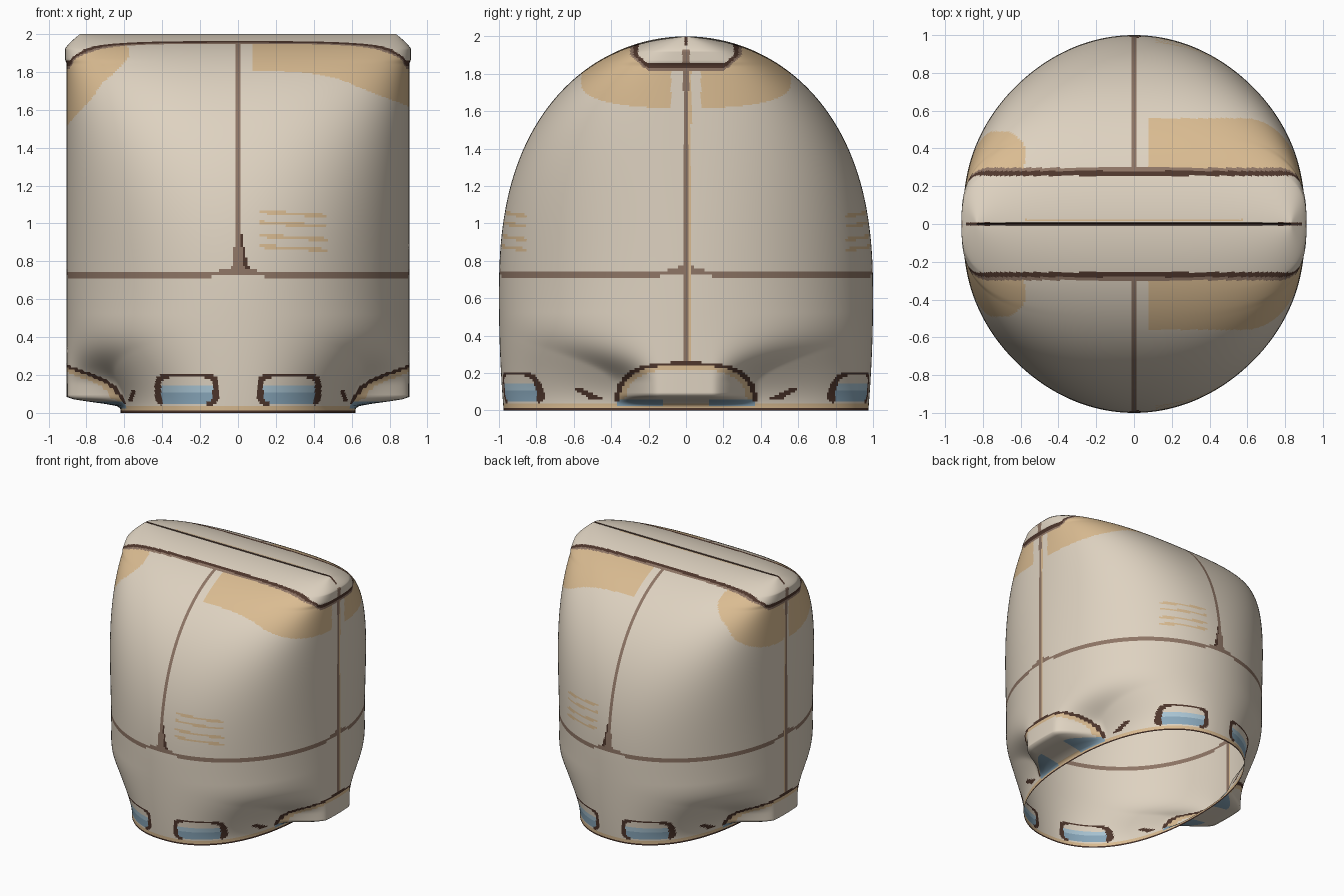
import bpy, bmesh
from math import sin, cos, pi

cube = bpy.data.objects.get("Cube")
if cube:
    bpy.data.objects.remove(cube, do_unlink=True)

PALETTE = [("cream_shell", (0.73, 0.645, 0.53)),
           ("tan_patch", (0.70, 0.50, 0.285)),
           ("seam_brown", (0.27, 0.178, 0.13)),
           ("dark_brown", (0.077, 0.037, 0.025)),
           ("window_blue", (0.25, 0.39, 0.50)),
           ("pale_blue", (0.40, 0.56, 0.66))]
CREAM, TAN, SEAM, DARK, BLUE, PALE = range(len(PALETTE))
COLS, LOW_ROWS, DOME_ROWS = 448, 50, 190
SHOULDER = 0.6   # height where the dome starts


def make_material(name, rgb):
    mat = bpy.data.materials.new(name)
    mat.use_nodes = True
    mat.diffuse_color = (*rgb, 1)
    bsdf = mat.node_tree.nodes["Principled BSDF"]
    bsdf.inputs["Base Color"].default_value = (*rgb, 1)
    bsdf.inputs["Roughness"].default_value = 0.8
    return mat


def smooth(lo, hi, v):
    t = min(1, max(0, (v - lo) / (hi - lo)))
    return t * t * (3 - 2 * t)


def rows():
    """Height and half depth of each ring, from the rim to the ridge."""
    for i in range(LOW_ROWS):
        z = SHOULDER * i / LOW_ROWS
        yield z, 1 - 0.025 * (1 - z / SHOULDER) ** 2
    for i in range(DOME_ROWS):
        p = pi / 2 * i / DOME_ROWS
        yield SHOULDER + (2 - SHOULDER) * sin(p) ** 0.8, cos(p)
    # Bottom of the narrow ridge groove
    yield 1.97, 0


def shell_point(z, depth, angle):
    """Ring that flattens to a ridge on top and has a bulging lobe low on each side."""
    up = max(0, z - SHOULDER) / (2 - SHOULDER)
    down = max(0, 1 - z / SHOULDER)
    n = 2 + 1.25 * up ** 2 + 0.25 * down ** 2
    c, s = cos(angle), sin(angle)
    r = (abs(c) ** n + abs(s) ** n) ** (-1 / n)
    y = depth * s * r
    # Narrow rim, widened again by the side lobes
    width = 0.905 - 0.285 * (1 - smooth(0, 0.52, z))
    spread = 0.4 + 0.7 * smooth(0.15, 0.5, z)
    lobe = (1 - smooth(0.14, spread, abs(y))) * smooth(0.028, 0.085, z)
    width += (0.905 - width) * lobe
    # Slight lip and chamfer at the ridge ends
    width += 0.008 * smooth(1.84, 1.87, z)
    width -= 0.08 * max(0, (z - 1.92) / 0.08) ** 1.3
    return width * c * r, y, z


def window_colour(ax, z):
    """Framed window near the rim, or None outside it."""
    d = ((abs(ax - 0.27) / 0.17) ** 5 + (abs(z - 0.12) / 0.085) ** 5) ** 0.2
    if d > 1:
        return None
    if d > 0.8 and (ax < 0.17 or ax > 0.4 or z > 0.12):
        return DARK
    if z > 0.15 or z < 0.05:
        return CREAM
    return PALE if z > 0.11 else BLUE


def rim_colour(x, y, z):
    ax, ay = abs(x), abs(y)
    if z < 0.012:
        return DARK
    # Side lobe outline with a tan lining, small windows under it
    if ax > 0.5:
        e = ((ay / 0.37) ** 3 + (z / 0.25) ** 3) ** (1 / 3)
        if abs(e - 1) < 0.035 and z > 0.05:
            return DARK
        if 0.88 < e < 1 and z > 0.06:
            return TAN
        if 0.13 < ay < 0.37 and 0.018 < z < 0.06:
            return BLUE
    # Small ticks between the windows
    if ay > 0.4 and abs(ax - 0.56 + 0.3 * (z - 0.09)) < 0.012 and 0.06 < z < 0.12:
        return DARK
    # Front and back windows, tan edging
    if ay > 0.6:
        colour = window_colour(ax, z)
        if colour is not None:
            return colour
    return TAN if z < 0.032 else CREAM


def cap_colour(x, y, z):
    """Top band, its border and the tan patches beside it."""
    ax, ay = abs(x), abs(y)
    d = max(ay - 0.268 + 1.1 * max(0, 1.9 - z), 1.845 - z)
    if abs(d) < 0.013:
        return DARK
    if 0 < d < 0.03:
        return SEAM
    if d < 0:
        if ay < 0.008 and z > 1.95:
            return DARK
        if 0.016 < y < 0.026 and ax < 0.58 and z > 1.99:
            return TAN
        if ay < 0.02 and z < 1.93:
            return SEAM
        return CREAM
    if x > 0.08 and 0.08 < ay < 0.56 and z > 1.74 - 0.38 * max(0, x - 0.58):
        return TAN
    if x < -0.58 and 0.03 < ay < 0.49 and z > 1.85 - 1.1 * (ax - 0.6):
        return TAN
    return None


def paint(x, y, z):
    ax, ay = abs(x), abs(y)
    if z < 0.27:
        colour = rim_colour(x, y, z)
        if colour != CREAM or z < 0.25:
            return colour
    if z > 1.45:
        colour = cap_colour(x, y, z)
        if colour is not None:
            return colour
    # Side seam
    if ax > 0.5 and z < 1.85:
        if ay < 0.014:
            return SEAM
        if 0 < y < 0.028:
            return TAN
    # Belt seam, rising where it meets the upright seams
    rise = 0.045 * max(0, 1 - min(ax, ay) / 0.2) ** 2
    if abs(z - 0.728 - rise * 0.6) < 0.011 + rise * 0.4:
        return SEAM
    # Front and back seam with a flared foot
    if z > 0.73:
        flare = max(0, 1 - (z - 0.73) / 0.27) ** 1.5
        if -0.013 - 0.02 * flare < x < 0.013 + 0.06 * flare:
            return DARK if flare > 0.02 and x > 0.013 + 0.02 * flare else SEAM
    # Vent slits
    if 0.12 < x < 0.47:
        slope = 0.06 * (x - 0.12)
        if any(abs(z + slope - v) < 0.009 for v in (1.06, 1.005, 0.935, 0.88)):
            return TAN
    return CREAM


# Open, single-walled shell
bm = bmesh.new()
rings = [[bm.verts.new(shell_point(z, depth, 2 * pi * j / COLS)) for j in range(COLS)]
         for z, depth in rows()]
for low, high in zip(rings, rings[1:]):
    for j in range(COLS):
        k = (j + 1) % COLS
        face = bm.faces.new((low[j], low[k], high[k], high[j]))
        face.smooth = high is not rings[-1]
        face.material_index = paint(*face.calc_center_median())
# Close the groove and keep its edges crisp
bmesh.ops.remove_doubles(bm, verts=rings[-1], dist=0.00001)
for a, b in zip(rings[-2], rings[-2][1:] + rings[-2][:1]):
    bm.edges.get((a, b)).smooth = False

mesh = bpy.data.meshes.new("hood_shell")
for name, rgb in PALETTE:
    mesh.materials.append(make_material(name, rgb))
bm.to_mesh(mesh)
bm.free()
shell = bpy.data.objects.new("hood_shell", mesh)
bpy.context.collection.objects.link(shell)
